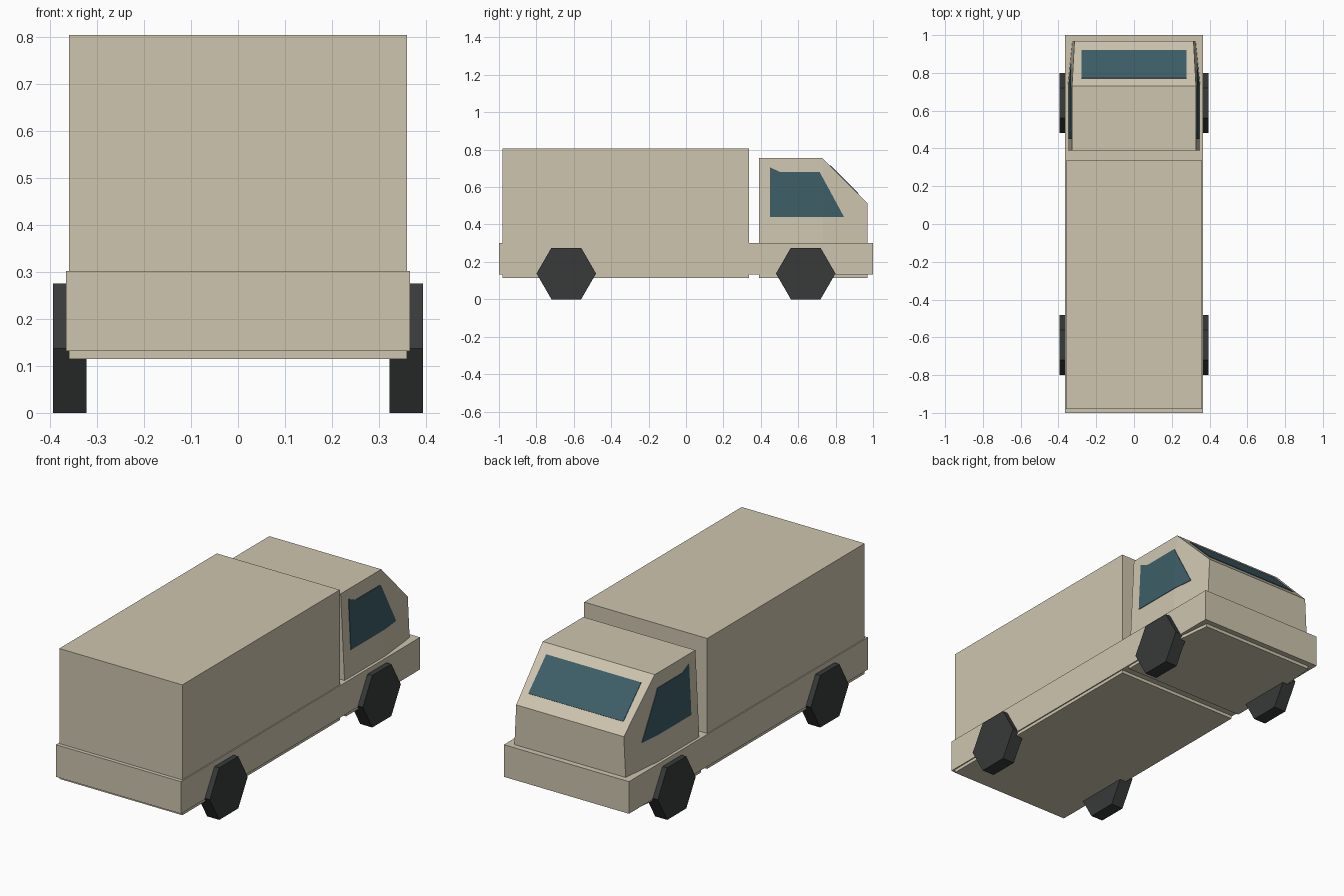
import bpy, bmesh, math
from mathutils import Vector

if "Cube" in bpy.data.objects:
    bpy.data.objects.remove(bpy.data.objects["Cube"])


def material(name, rgb):
    m = bpy.data.materials.new(name)
    m.diffuse_color = (*rgb, 1)
    m.use_nodes = True
    m.node_tree.nodes["Principled BSDF"].inputs["Base Color"].default_value = m.diffuse_color
    return m


BODY = material("body_beige", (0.62, 0.56, 0.43))
GLASS = material("glass_teal", (0.047, 0.11, 0.135))
RUBBER = material("tyre_dark", (0.04, 0.042, 0.042))
KINK = 0.73  # y where the cab sides start to taper inwards


def loft(name, ring_a, ring_b, mat, crease_y=None):
    """Solid between two matching rings; end caps may fold along crease_y."""
    bm = bmesh.new()
    a = [bm.verts.new(p) for p in ring_a]
    b = [bm.verts.new(p) for p in ring_b]
    n = len(a)
    for i in range(n):
        j = (i + 1) % n
        bm.faces.new((a[i], a[j], b[j], b[i]))
    for ring in (a, b):
        bm.faces.new(ring)
        if crease_y is not None:
            fold = [v for v in ring if abs(v.co.y - crease_y) < 1e-5]
            bmesh.ops.connect_verts(bm, verts=fold)
    bmesh.ops.recalc_face_normals(bm, faces=bm.faces[:])
    me = bpy.data.meshes.new(name)
    bm.to_mesh(me)
    bm.free()
    me.materials.append(mat)
    ob = bpy.data.objects.new(name, me)
    bpy.context.collection.objects.link(ob)
    return ob


def box(name, half_x, y0, y1, z0, z1, mat):
    prof = [(y0, z0), (y1, z0), (y1, z1), (y0, z1)]
    return loft(name, [(-half_x, *p) for p in prof],
                [(half_x, *p) for p in prof], mat)


def cab_x(y, z):
    """Half width of the tapered cab side."""
    return 0.36 - 0.05 * (z - 0.115) - max(0, y - KINK) / 0.24 * 0.025


# Cargo box and the skirt running round the whole vehicle
box("cargo_box", 0.36, -0.98, 0.337, 0.115, 0.805, BODY)
box("chassis_skirt", 0.366, -1.0, 1.0, 0.132, 0.302, BODY)

# Cab with sloping windscreen and tapered sides
cab = [(0.39, 0.115), (KINK, 0.115), (0.97, 0.115),
       (0.97, 0.515), (KINK, 0.755), (0.39, 0.755)]
loft("cab", [(-cab_x(y, z), y, z) for y, z in cab],
     [(cab_x(y, z), y, z) for y, z in cab], BODY, KINK)

# Side windows lie on the cab sides
pane = [(0.45, 0.705), (0.505, 0.68), (0.715, 0.68), (KINK, 0.652),
        (0.845, 0.44), (KINK, 0.44), (0.45, 0.44)]
for s, side in ((-1, "left"), (1, "right")):
    loft(f"{side}_window",
         [(s * (cab_x(y, z) - 0.003), y, z) for y, z in pane],
         [(s * (cab_x(y, z) + 0.003), y, z) for y, z in pane], GLASS, KINK)

# Windscreen on the 45 degree slope
screen = [Vector((x, y, 0.755 - (y - KINK)))
          for x, y in ((-0.278, 0.77), (0.278, 0.77),
                       (0.278, 0.92), (-0.278, 0.92))]
out = Vector((0, 0.002, 0.002))
loft("windscreen", [p - out for p in screen], [p + out for p in screen], GLASS)

# Six-sided wheels
for s, side in ((-1, "left"), (1, "right")):
    for y, end in ((-0.64, "rear"), (0.64, "cab")):
        hexagon = [(y + 0.159 * math.cos(k * math.pi / 3),
                    0.1377 + 0.159 * math.sin(k * math.pi / 3)) for k in range(6)]
        loft(f"{end}_{side}_wheel", [(s * 0.323, *p) for p in hexagon],
             [(s * 0.394, *p) for p in hexagon], RUBBER)
